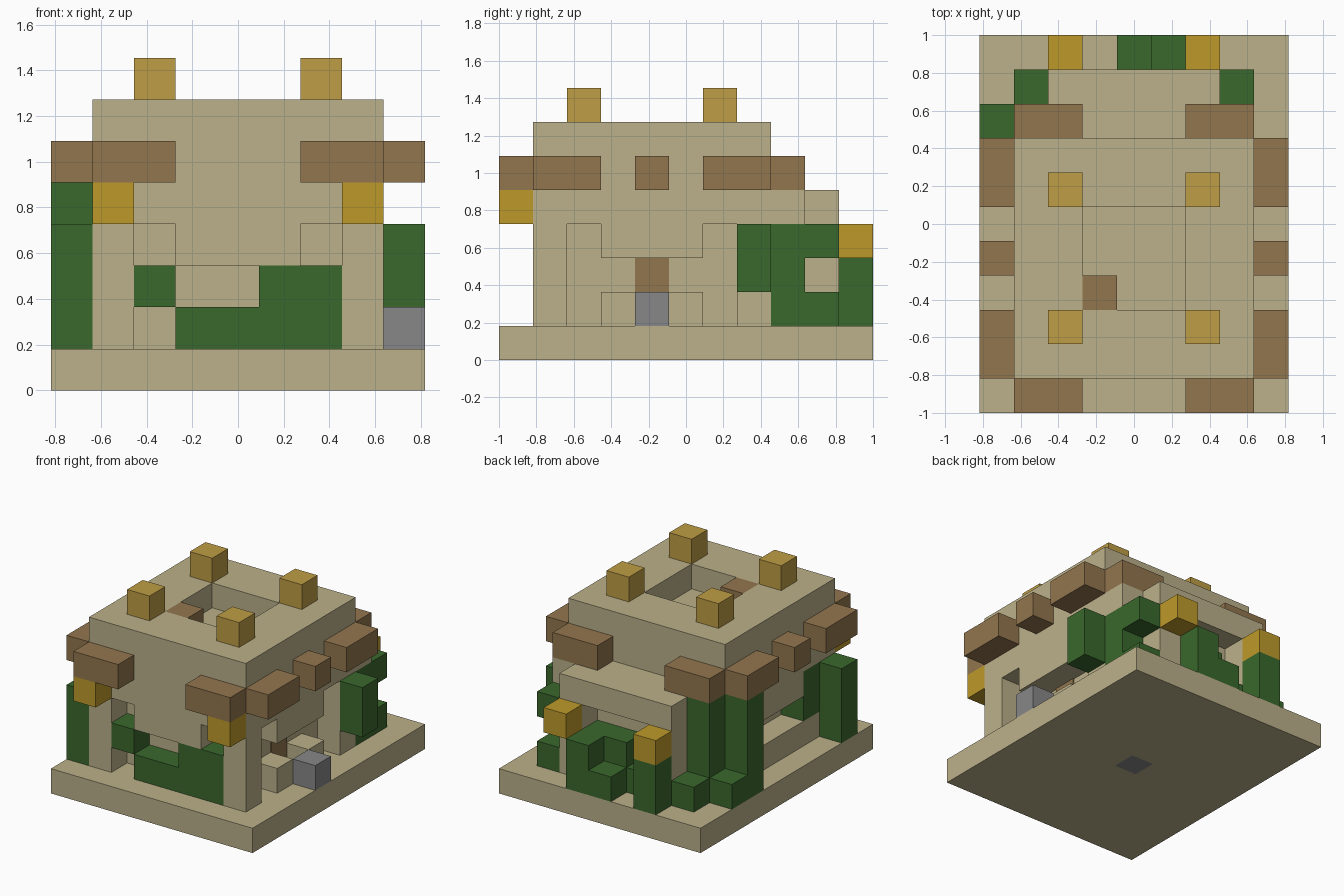
import bpy, bmesh
from itertools import product
from mathutils import Vector

cube = bpy.data.objects.get("Cube")
if cube:
    bpy.data.objects.remove(cube)

UNIT = 2 / 11                      # edge length of one block
ORIGIN = Vector((-4.5, -5.5, 0))   # corner of the block grid


def material(name, rgb):
    m = bpy.data.materials.new(name)
    m.use_nodes = True
    m.diffuse_color = (*rgb, 1)
    m.node_tree.nodes["Principled BSDF"].inputs["Base Color"].default_value = (*rgb, 1)
    return m


STONE = material("sandstone", (0.50, 0.44, 0.255))
WOOD = material("brown wood", (0.29, 0.18, 0.076))
LEAF = material("leaf green", (0.042, 0.138, 0.026))
LAMP = material("lamp yellow", (0.515, 0.323, 0.023))
GOLD = material("pale gold", (0.515, 0.337, 0.058))
GREY = material("grey stone", (0.242, 0.242, 0.25))


def span(s):
    return range(s, s + 1) if isinstance(s, int) else range(s[0], s[1] + 1)


def cells(*blocks):
    """Set of grid cells covered by blocks given as x, y, z spans."""
    return {c for b in blocks for c in product(*map(span, b))}


def part(name, mat, filled):
    """One object from grid cells, keeping only the outer faces."""
    bm = bmesh.new()
    for c in filled:
        for axis, side in product(range(3), (0, 1)):
            n = list(c)
            n[axis] += 2 * side - 1
            if tuple(n) in filled:
                continue
            u, v = (axis + 1) % 3, (axis + 2) % 3
            loop = [(0, 0), (1, 0), (1, 1), (0, 1)]
            verts = []
            for du, dv in (loop if side else loop[::-1]):
                p = Vector(c)
                p[axis] += side
                p[u] += du
                p[v] += dv
                verts.append(bm.verts.new((p + ORIGIN) * UNIT))
            bm.faces.new(verts)
    bmesh.ops.remove_doubles(bm, verts=bm.verts, dist=0.001)
    mesh = bpy.data.meshes.new(name)
    bm.to_mesh(mesh)
    bm.free()
    mesh.materials.append(mat)
    obj = bpy.data.objects.new(name, mesh)
    bpy.context.collection.objects.link(obj)
    return obj


def mirror(filled):
    """Add the left-right mirror image of the cells."""
    return filled | {(8 - x, y, z) for x, y, z in filled}


# Base slab with a grey centre stone
centre = cells((4, 5, 0))
part("base", STONE, cells(((0, 8), (0, 10), 0)) - centre)
part("centre_stone", GREY, centre)

# Recessed inner walls, corner posts and hanging facade panels
part("inner_walls", STONE, cells(((2, 6), (2, 7), (1, 3))))
part("corner_posts", STONE, mirror(cells((1, 1, (1, 3)), (1, 7, (1, 3)))))
part("facade_panels", STONE, mirror(cells(((3, 5), 1, 3), (1, (3, 5), 3))))
part("low_walls", STONE, cells((7, 3, 1), (7, 5, 1), (1, (2, 6), 1)))

# Upper storey and parapet around the sunken roof
part("upper_storey", STONE, cells(((1, 7), (1, 7), (4, 5))))
part("parapet", STONE, cells(((1, 7), (1, 7), 6)) - cells(((3, 5), (3, 5), 6)))
part("roof_hatch", WOOD, cells((3, 3, 6)))
part("merlons", GOLD, mirror(cells((2, 2, 7), (2, 6, 7))))

# Lower rear extension with an open bay
part("rear_extension", STONE, cells(
    ((2, 6), 8, (1, 4)), (2, 9, (1, 4)), (6, 9, (1, 4)), ((3, 5), 9, 4), (7, 8, 4)))

# Wooden beams under the parapet
part("beams", WOOD, mirror(cells(
    ((1, 2), 0, 5), (0, (1, 2), 5), (0, 4, 5), (0, (6, 7), 5), ((1, 2), 8, 5))))

# Lanterns
part("front_lanterns", LAMP, mirror(cells((1, 0, 4))))
part("rear_lanterns", LAMP, mirror(cells((2, 10, 3))))

# Door plate and step
door = part("door", WOOD, cells((6, 4, (1, 2))))
for v in door.data.vertices:
    v.co.x = 2.5 * UNIT + (0.008 if v.co.x > 2 * UNIT else 0)
part("door_step", GREY, cells((8, 4, 1)))

# Foliage
part("front_hedge", LEAF, cells(((3, 6), 1, 1), ((5, 6), 1, 2), (2, 1, 2)))
part("right_vines", LEAF, cells(
    (0, 1, (1, 3)), (1, 2, (2, 3)), (0, 7, (1, 4)), (0, 8, 1),
    (1, 8, (1, 4)), (1, 9, 1)))
part("left_vines", LEAF, cells(
    (8, 7, (2, 3)), (7, 8, (1, 3)), (7, 9, 1), (7, 9, 3)))
part("rear_hedge", LEAF, cells(
    (2, 10, (1, 2)), (4, 10, 1), (5, 10, (1, 2)), ((4, 5), 9, (1, 2)), (3, 9, 1)))
